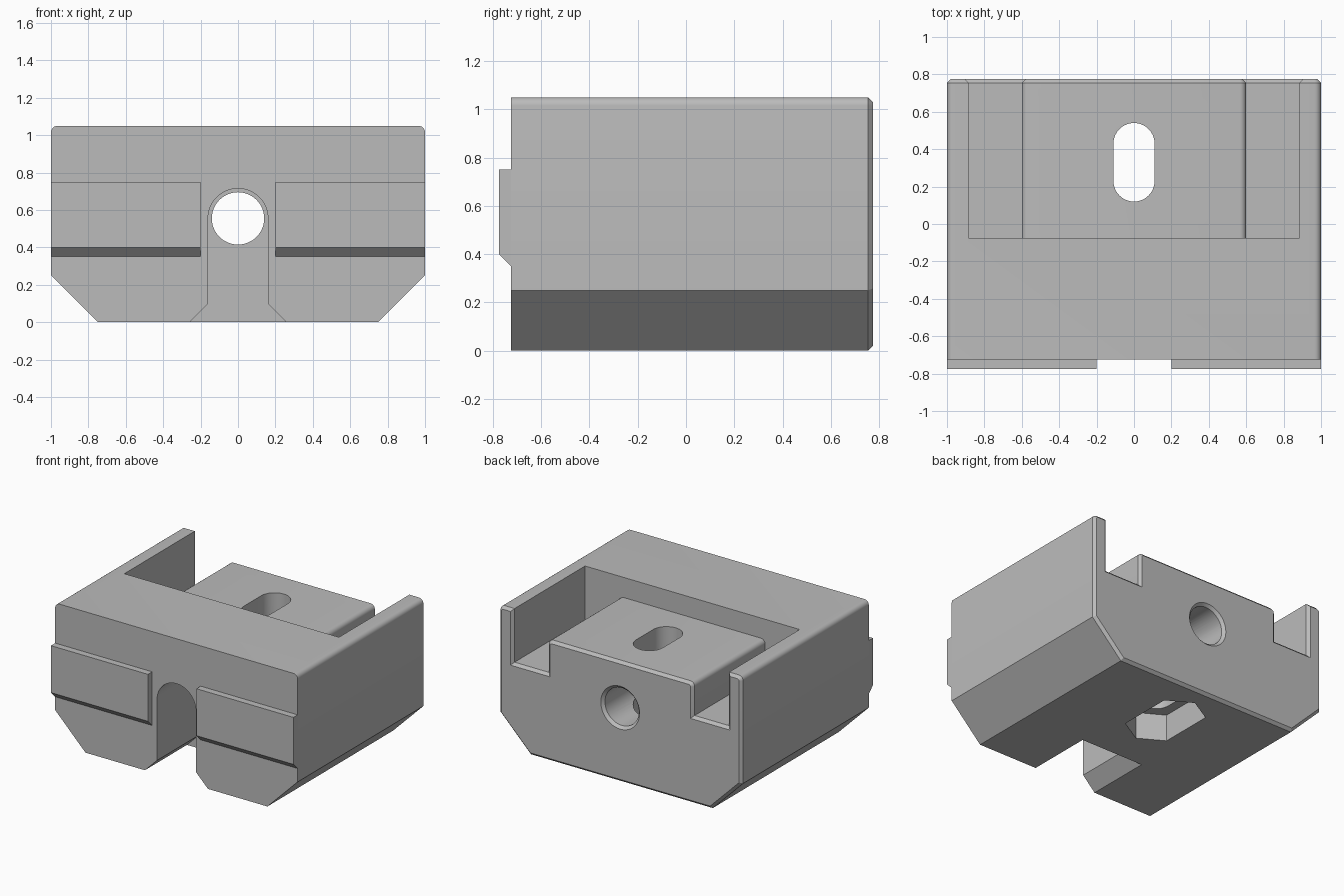
import bpy, bmesh
from math import cos, sin, pi, radians
from mathutils import Vector

if "Cube" in bpy.data.objects:
    bpy.data.objects.remove(bpy.data.objects["Cube"])

FRONT, BACK = -0.725, 0.775
SLOT_Y, SLOT_HALF = 0.33, 0.1
BORE_Z = 0.555

grey = bpy.data.materials.new("grey")
grey.use_nodes = True
grey.diffuse_color = (0.5, 0.5, 0.5, 1)
grey.node_tree.nodes["Principled BSDF"].inputs["Base Color"].default_value = grey.diffuse_color


def prism(name, points, axis, start, end):
    """Extrude a 2D outline along an axis."""
    place = {
        "x": lambda a, b: (start, a, b),
        "y": lambda a, b: (a, start, b),
        "z": lambda a, b: (a, b, start),
    }[axis]
    step = Vector([(end - start) * (axis == k) for k in "xyz"])
    bm = bmesh.new()
    face = bm.faces.new([bm.verts.new(place(a, b)) for a, b in points])
    grown = bmesh.ops.extrude_face_region(bm, geom=[face], use_keep_orig=True)
    verts = [v for v in grown["geom"] if isinstance(v, bmesh.types.BMVert)]
    bmesh.ops.translate(bm, verts=verts, vec=step)
    bmesh.ops.recalc_face_normals(bm, faces=bm.faces)
    mesh = bpy.data.meshes.new(name)
    bm.to_mesh(mesh)
    bm.free()
    mesh.materials.append(grey)
    obj = bpy.data.objects.new(name, mesh)
    bpy.context.collection.objects.link(obj)
    return obj


def arc(cx, cy, r, a0, a1, n):
    """Points on an arc, angles in degrees."""
    angles = [radians(a0 + (a1 - a0) * i / n) for i in range(n + 1)]
    return [(cx + r * cos(a), cy + r * sin(a)) for a in angles]


def mirrored(half):
    """Complete an outline whose +x half is given."""
    return half + [(-x, y) for x, y in reversed(half)]


# Body: chamfered below, rounded along the upper long edges
body = prism("body", mirrored([(0.75, 0), (1, 0.25)] + arc(0.965, 1.015, 0.035, 0, 90, 6)),
             "y", FRONT, BACK)

# Rear pocket, leaving a rounded block standing in the middle
pocket = prism("pocket_cutter",
               mirrored([(0.885, 1.3), (0.885, 0.65), (0.6, 0.65)]
                        + arc(0.565, 0.865, 0.035, 0, 90, 6)),
               "y", -0.075, 1)

# Arched channel in the front, flared at the bottom
channel = prism("channel_cutter",
                [(-0.36, -0.1), (0.36, -0.1), (0.16, 0.1)]
                + arc(0, BORE_Z, 0.16, 0, 180, 32) + [(-0.16, 0.1)],
                "y", -1, -0.23)

# Bore through to the back
bore = prism("bore_cutter", arc(0, BORE_Z, 0.14, 0, 360 - 7.5, 47), "y", -0.5, 1)

# Vertical slot and the stretched hexagonal recess under it
slot = prism("slot_cutter",
             arc(0, SLOT_Y + SLOT_HALF, 0.11, 0, 180, 20)
             + arc(0, SLOT_Y - SLOT_HALF, 0.11, 180, 360, 20),
             "z", -0.1, 1.3)
recess = prism("recess_cutter",
               arc(0, SLOT_Y + SLOT_HALF, 0.21, 30, 150, 2)
               + arc(0, SLOT_Y - SLOT_HALF, 0.21, 210, 330, 2),
               "z", -0.1, 0.2)

for cutter in (pocket, channel, bore, slot, recess):
    mod = body.modifiers.new("cut", "BOOLEAN")
    mod.operation = "DIFFERENCE"
    mod.solver = "EXACT"
    mod.object = cutter
    bpy.context.view_layer.update()
    graph = bpy.context.evaluated_depsgraph_get()
    result = bpy.data.meshes.new_from_object(body.evaluated_get(graph))
    body.modifiers.clear()
    body.data = result
    bpy.data.objects.remove(cutter)

# Narrow chamfer around every edge of the back face
bm = bmesh.new()
bm.from_mesh(body.data)
bmesh.ops.remove_doubles(bm, verts=bm.verts, dist=0.0005)


def on_back(face):
    return all(abs(v.co.y - BACK) < 0.001 for v in face.verts)


rim = [e for e in bm.edges if len(e.link_faces) == 2
       and sum(on_back(f) for f in e.link_faces) == 1]
bmesh.ops.bevel(bm, geom=rim, offset=0.02, offset_type="OFFSET", segments=1,
                affect="EDGES", profile=0.5, clamp_overlap=False)
bm.to_mesh(body.data)
bm.free()

# Raised front pads with an undercut lower edge
pad_outline = [(FRONT, 0.35), (-0.775, 0.4), (-0.775, 0.75), (FRONT, 0.75)]
pads = [prism("left_front_pad", pad_outline, "x", 0.2, 1),
        prism("right_front_pad", pad_outline, "x", -1, -0.2)]

# Smooth the round parts, keep the corners crisp
bpy.ops.object.select_all(action="DESELECT")
body.select_set(True)
bpy.context.view_layer.objects.active = body
bpy.ops.object.shade_smooth_by_angle(angle=radians(25))
